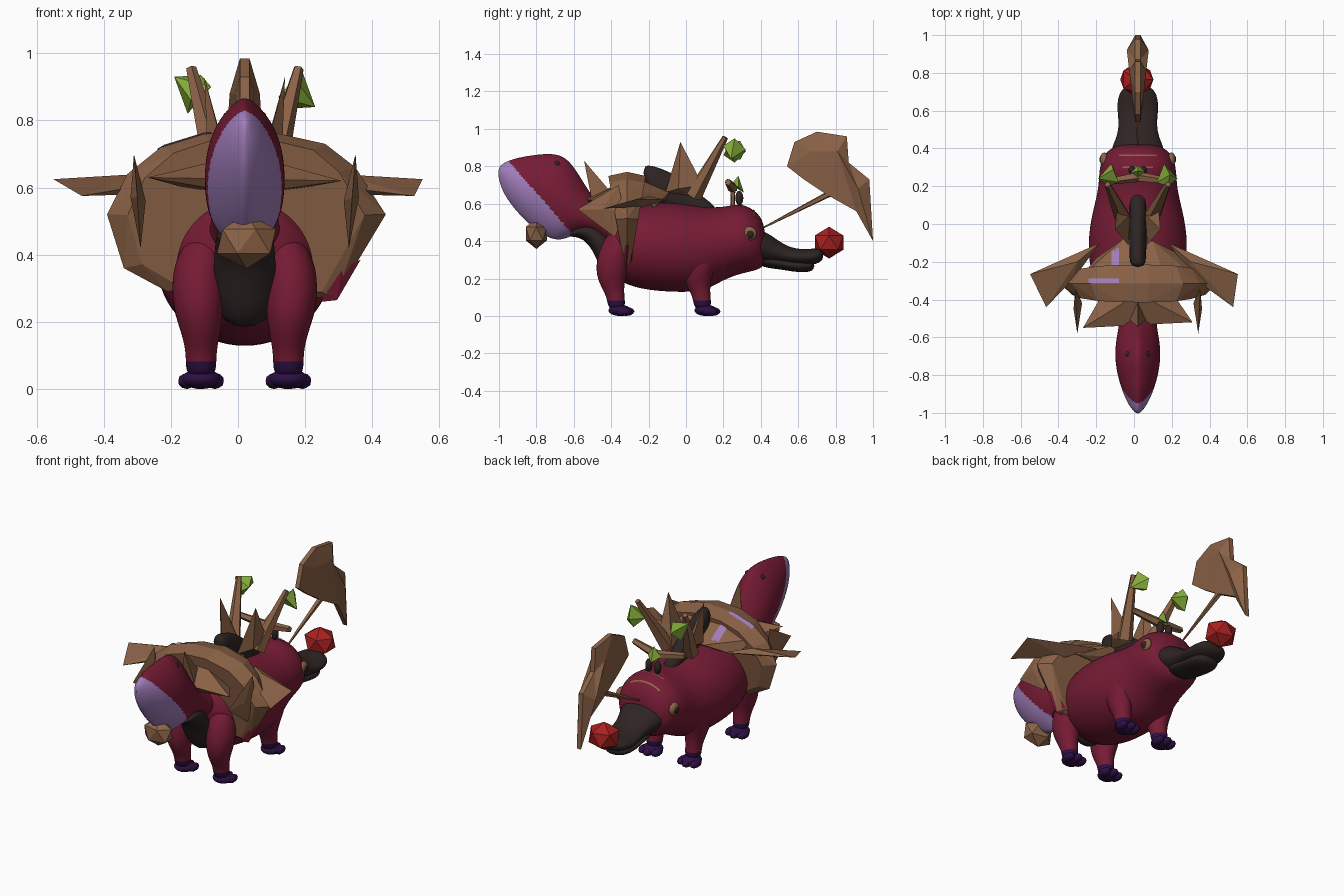
import bpy, bmesh, math
from mathutils import Vector
from mathutils.bvhtree import BVHTree

cube = bpy.data.objects.get("Cube")
if cube:
    bpy.data.objects.remove(cube, do_unlink=True)

CX = 0.02  # the animal's own middle line


def material(name, r, g, b):
    m = bpy.data.materials.new(name)
    m.use_nodes = True
    m.diffuse_color = (r, g, b, 1)
    m.node_tree.nodes["Principled BSDF"].inputs["Base Color"].default_value = (r, g, b, 1)
    return m


MAROON = material("maroon", 0.18, 0.011, 0.034)
BROWN = material("wood brown", 0.26, 0.123, 0.062)
LILAC = material("lilac", 0.36, 0.21, 0.50)
BLACK = material("soft black", 0.027, 0.018, 0.017)
VIOLET = material("dark violet", 0.026, 0.005, 0.055)
GREEN = material("leaf green", 0.23, 0.40, 0.04)
RED = material("berry red", 0.40, 0.015, 0.015)


def make(name, bm, mats, smooth=False, levels=0, rule=None):
    bmesh.ops.recalc_face_normals(bm, faces=bm.faces)
    me = bpy.data.meshes.new(name)
    bm.to_mesh(me)
    bm.free()
    ob = bpy.data.objects.new(name, me)
    bpy.context.collection.objects.link(ob)
    for m in mats:
        me.materials.append(m)
    if levels:
        ob.modifiers.new("round", 'SUBSURF').levels = levels
        dg = bpy.context.evaluated_depsgraph_get()
        new = bpy.data.meshes.new_from_object(ob.evaluated_get(dg))
        ob.modifiers.clear()
        ob.data = me = new
    for p in me.polygons:
        p.use_smooth = smooth
        if rule:
            p.material_index = rule(p.center)
    return ob


def loft(name, rings, mats, sides=16, levels=2, rule=None, pinch=0):
    """Skin ellipses; each ring is (low y, low z, high y, high z, half width)."""
    bm = bmesh.new()
    loops = []
    for y0, z0, y1, z1, w in rings:
        lo, hi = Vector((CX, y0, z0)), Vector((CX, y1, z1))
        mid, up = (lo + hi) / 2, (hi - lo) / 2
        loops.append([bm.verts.new(mid + up * math.cos(a)
                                   + Vector((w * math.sin(a) * abs(math.sin(a)) ** pinch, 0, 0)))
                      for a in (math.tau * i / sides for i in range(sides))])
    for a, b in zip(loops, loops[1:]):
        for i in range(sides):
            j = (i + 1) % sides
            bm.faces.new((a[i], a[j], b[j], b[i]))
    for end in (loops[0], loops[-1]):
        bm.faces.new(end)
    return make(name, bm, mats, True, levels, rule)


def hull(name, points, mat):
    bm = bmesh.new()
    for p in points:
        bm.verts.new(p)
    res = bmesh.ops.convex_hull(bm, input=bm.verts)
    junk = [v for v in res["geom_interior"] if isinstance(v, bmesh.types.BMVert)]
    bmesh.ops.delete(bm, geom=junk, context='VERTS')
    return make(name, bm, [mat])


def ball(name, loc, size, mat, detail=1, smooth=False):
    bm = bmesh.new()
    bmesh.ops.create_icosphere(bm, subdivisions=detail, radius=1)
    for v in bm.verts:
        v.co = Vector(loc) + Vector([c * s for c, s in zip(v.co, size)])
    return make(name, bm, [mat], smooth)


def rod(name, a, b, r0, r1, mat, sides=5):
    a, b = Vector(a), Vector(b)
    turn = (b - a).to_track_quat('Z', 'Y')
    pts = [p + turn @ Vector((r * math.cos(t), r * math.sin(t), 0))
           for p, r in ((a, r0), (b, r1))
           for t in (math.tau * i / sides for i in range(sides))]
    return hull(name, pts, mat)


# Body and head
body = loft("body", [(-.42, .28, -.44, .50, .09), (-.38, .19, -.41, .57, .19),
                     (-.25, .135, -.25, .61, .265), (-.05, .12, -.05, .615, .27),
                     (.1, .125, .1, .585, .235), (.2, .19, .2, .585, .21),
                     (.3, .225, .3, .61, .21), (.385, .24, .38, .56, .18),
                     (.44, .28, .42, .50, .09)], [MAROON])

# Paddle tail with pale underside, and its dark root
loft("tail", [(-.36, .30, -.3, .54, .12), (-.42, .37, -.38, .56, .11),
              (-.50, .45, -.44, .59, .10), (-.60, .435, -.51, .65, .105),
              (-.69, .385, -.57, .76, .122), (-.81, .455, -.65, .875, .126),
              (-.92, .565, -.78, .87, .098), (-.995, .68, -.92, .845, .05),
              (-1.01, .79, -.98, .815, .01)], [MAROON, LILAC], levels=3, pinch=.5,
     rule=lambda c: int(c.y < -.6 and c.z - .43 < -1.14 * (c.y + .6)))
loft("tail_root", [(-.37, .16, -.28, .30, .09), (-.44, .21, -.35, .36, .095),
                   (-.48, .31, -.40, .42, .095), (-.525, .39, -.46, .48, .09),
                   (-.58, .425, -.53, .50, .085), (-.64, .42, -.60, .47, .07)], [BLACK])

# Bill
loft("bill_upper", [(.34, .30, .34, .46, .14), (.40, .285, .40, .465, .145), (.45, .275, .46, .43, .115),
                    (.52, .28, .54, .37, .10), (.62, .265, .62, .355, .115),
                    (.70, .275, .71, .365, .10), (.735, .30, .735, .35, .05)], [BLACK])
loft("bill_lower", [(.38, .26, .38, .35, .09), (.50, .25, .50, .31, .09),
                    (.60, .23, .60, .30, .095), (.69, .235, .69, .30, .07)], [BLACK])

# Legs, feet, eyes and tail spots
for side, s in (("right", -1), ("left", 1)):
    x = CX + s * .13
    for part, y, top, swell in (("hind", -.37, .46, 1), ("front", .09, .42, 1.2)):
        bm = bmesh.new()
        rings = [(s * -.01, .02, top, .05, .06), (s * .008, -.005, top - .1, .085, .095 * swell),
                 (s * .008, -.03, .24, .08, .09), (0, -.025, .16, .058, .065),
                 (0, -.005, .10, .045, .048), (0, 0, .03, .05, .05)]
        loops = [[bm.verts.new((x + dx + rx * math.cos(a), y + dy + ry * math.sin(a), z))
                  for a in (math.tau * i / 12 for i in range(12))] for dx, dy, z, rx, ry in rings]
        for a, b in zip(loops, loops[1:]):
            for i in range(12):
                bm.faces.new((a[i], a[i - 1], b[i - 1], b[i]))
        bm.faces.new(loops[0])
        bm.faces.new(loops[-1])
        make(f"{side}_{part}_leg", bm, [MAROON, VIOLET], True, 2, lambda c: int(c.z < .078))
        ball(f"{side}_{part}_foot", (x, y + .015, .03), (.058, .06, .03), VIOLET, 3, True)
        for k in (-1, 0, 1):
            ball(f"{side}_{part}_toe", (x + k * .042, y + .05 - abs(k) * .015, .024),
                 (.027, .045, .024), VIOLET, 2, True)
    ball(f"{side}_eye_ring", (CX + s * .178, .34, .44), (.022, .04, .04), BROWN, 2, True)
    ball(f"{side}_eye", (CX + s * .186, .342, .437), (.018, .025, .027), BLACK, 2, True)
    ball(f"{side}_tail_spot", (CX + s * .047, -.69, .81), (.018, .018, .018), BLACK, 2, True)


# Thin painted strips laid onto a surface from above
def strip(name, target, a, b, width, mat):
    bm = bmesh.new()
    bm.from_mesh(target.data)
    tree = BVHTree.FromBMesh(bm)
    bm.free()
    a, b = Vector(a), Vector(b)
    across = Vector((a.y - b.y, b.x - a.x)).normalized() * width / 2
    bm = bmesh.new()
    rows = []
    for i in range(9):
        row = []
        for e in (-1, 1):
            p = a.lerp(b, i / 8) + across * e
            hit = tree.ray_cast(Vector((p.x, p.y, 2)), Vector((0, 0, -1)))[0]
            if hit:
                row.append(bm.verts.new(hit + Vector((0, 0, .005))))
        if len(row) == 2:
            rows.append(row)
    for p, q in zip(rows, rows[1:]):
        bm.faces.new((p[0], p[1], q[1], q[0]))
    make(name, bm, [mat])


for y, half in ((.30, .08), (.365, .10)):
    strip("brow_line", body, (CX - half, y), (CX + half, y), .008, BROWN)

# Wooden dam: upright disc thinning downwards, back wedge, front plate
outline = [(-.39, .52), (-.33, .64), (-.23, .72), (-.1, .76), (.08, .77), (.26, .73),
           (.35, .66), (.44, .52), (.29, .27), (.2, .28), (-.21, .29), (-.34, .36)]
disc = [(x, -.315, z) for x, z in outline]
disc += [(CX + (x - CX) * .85, -.315 + e * (.02 + .16 * (z - .27)), .5 + (z - .5) * .92)
         for x, z in outline for e in (-1, 1)]
dam = hull("dam_disc", disc, BROWN)
hull("dam_stain", [(.25, -.32, .26), (.295, -.32, .265), (.365, -.315, .385), (.25, -.335, .30),
                   (.31, -.34, .36), (.25, -.29, .30), (.31, -.29, .36)], MAROON)
wedge = hull("dam_wedge", [(-.28, -.28, .66), (.32, -.28, .66), (-.1, -.25, .73), (.15, -.25, .73),
                           (.1, -.09, .66), (-.06, -.08, .64), (.26, -.17, .58), (-.2, -.18, .58)], BROWN)
hull("dam_front_plate", [(-.27, -.55, .63), (.31, -.52, .62), (.02, -.37, .70), (.2, -.36, .6),
                         (-.16, -.36, .6), (.02, -.5, .58)], BROWN)
hull("dam_spike", [(CX, -.545, .83), (CX - .05, -.5, .6), (CX + .05, -.5, .6), (CX, -.40, .66)], BROWN)
strip("dam_stripe_long", wedge, (-.1, -.24), (-.1, -.09), .04, LILAC)
strip("dam_stripe_cross", dam, (-.24, -.30), (-.08, -.30), .025, LILAC)

# Side blades and upright splinters of the dam
for side, s in (("right", -1), ("left", 1)):
    hull(side + "_blade", [(s * .55, -.265, .625), (s * (.495 + s * .03), -.44, .575),
                           (s * .32, -.29, .60), (s * .18, -.10, .62), (s * .3, -.2, .64),
                           (s * .3, -.24, .58)], BROWN)
    x = CX + s * .31
    hull(side + "_splinter", [(x + s * .02, -.36, .70), (x + s * .03, -.45, .57), (x - s * .015, -.42, .56),
                              (x + s * .01, -.58, .57), (x, -.38, .42), (x + s * .02, -.33, .55)], BROWN)
    # Antler-like branches with leaves
    rod(side + "_branch_tall", (CX + s * .08, .04, .64), (CX + s * .16, .21, .955), .045, .016, BROWN)
    hull(side + "_branch_short", [(CX + s * .12, -.03, .93), (CX + s * .05, -.11, .66),
                                  (CX + s * .11, .09, .70), (CX + s * .04, .05, .64),
                                  (CX + s * .11, -.04, .68)], BROWN)
    hull(side + "_leaf", [(CX + s * dx, y, .885 + s * dz) for dx, y, dz in
                          ((.17, .26, .065), (.21, .24, -.045), (.10, .22, -.015),
                           (.14, .32, .005), (.16, .20, .025), (.13, .29, -.05))], GREEN)
    ball(side + "_bud", (CX + s * .03, .285, .63), (.02, .022, .04), BLACK, 2, True)
    # Cross twig, one half per side
    rod(side + "_twig", (CX, .25, .685), (CX + s * .17, .225, .715), .028, .018, BROWN)

# Twig stem with its own leaf
rod("twig_stem", (CX, .25, .57), (CX, .25, .70), .012, .015, BROWN)
hull("middle_leaf", [(CX, .28, .75), (CX - .04, .27, .69), (CX + .04, .28, .69), (CX, .24, .70),
                     (CX, .31, .66)], GREEN)

# Dark back fin
loft("back_fin", [(-.23, .73, -.23, .81, .04), (-.18, .62, -.18, .815, .05), (-.08, .55, -.08, .78, .05),
                  (0, .52, 0, .72, .05), (.10, .52, .10, .635, .05), (.16, .52, .17, .58, .04)],
     [BLACK], 8, 1)

# Big dry leaf on a stalk: thin rim bulging along its middle
rim = [(.54, .80), (.58, .93), (.70, .985), (.86, .96), (.87, .82), (.98, .73), (1.0, .40),
       (.91, .56), (.75, .65), (.63, .73)]
near = [0, 0, 0, 1, 1, 2, 2, 2, 1, 0]
bm = bmesh.new()
edges = [[bm.verts.new((CX + s * .014, y, z)) for y, z in rim] for s in (-1, 1)]
for s, edge in zip((-1, 1), edges):
    ridge = [bm.verts.new((CX + s * w, y, z)) for y, z, w in
             ((.67, .88, .03), (.81, .88, .045), (.92, .68, .058))]
    for i in range(10):
        j = (i + 1) % 10
        p, q = ridge[near[i]], ridge[near[j]]
        bm.faces.new((edge[i], edge[j], q))
        if p != q:
            bm.faces.new((edge[i], q, p))
for i in range(10):
    bm.faces.new((edges[0][i - 1], edges[0][i], edges[1][i], edges[1][i - 1]))
make("dry_leaf", bm, [BROWN])
rod("leaf_stalk", (CX, .40, .465), (CX, .78, .66), .004, .018, BROWN)

# Berry on the bill and nut under the tail
ball("berry", (.015, .765, .392), (.098, .09, .085), RED)
ball("nut", (.025, -.80, .44), (.098, .066, .082), BROWN)
